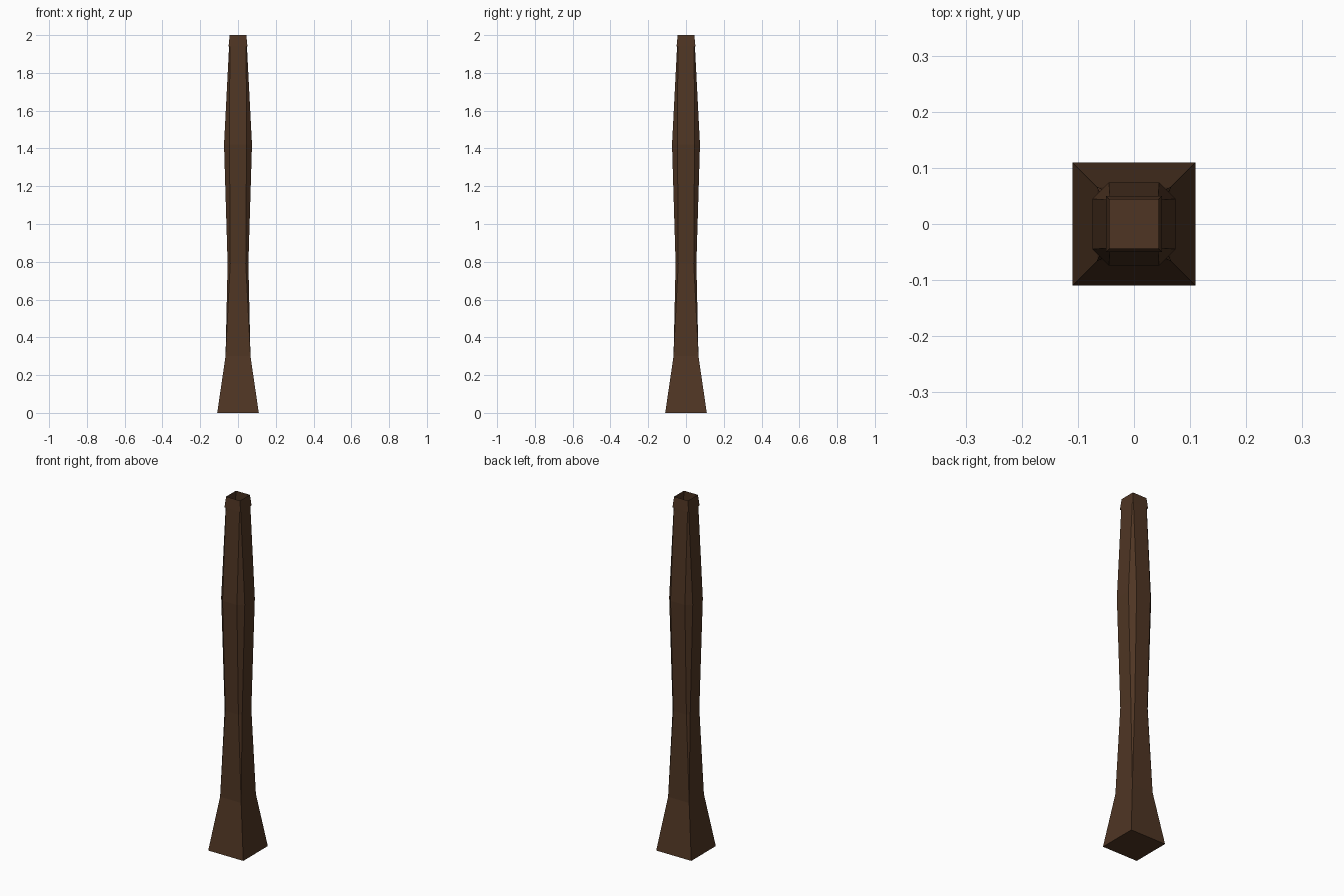
import bpy, bmesh

if "Cube" in bpy.data.objects:
    bpy.data.objects.remove(bpy.data.objects["Cube"])

wood = bpy.data.materials.new("dark_brown_wood")
wood.diffuse_color = (0.078, 0.036, 0.017, 1)
wood.use_nodes = True
wood.node_tree.nodes["Principled BSDF"].inputs["Base Color"].default_value = wood.diffuse_color


def ring(w, c, z):
    # square section of half width w, with corners cut at c
    pts = [(w, -c), (w, c), (c, w), (-c, w), (-w, c), (-w, -c), (-c, -w), (c, -w)]
    return [(x, y, z) for x, y in pts]


def loft(name, sections, bottom=True, top=True):
    bm = bmesh.new()
    rings = [[bm.verts.new(p) for p in ring(*s)] for s in sections]
    for a, b in zip(rings, rings[1:]):
        for i in range(8):
            j = (i + 1) % 8
            bm.faces.new((a[i], a[j], b[j], b[i]))
    if bottom:
        bm.faces.new(rings[0][::-1])
    if top:
        bm.faces.new(rings[-1])
    bmesh.ops.remove_doubles(bm, verts=bm.verts, dist=0.0001)
    bmesh.ops.dissolve_degenerate(bm, edges=bm.edges, dist=0.0001)
    me = bpy.data.meshes.new(name)
    bm.to_mesh(me)
    bm.free()
    me.materials.append(wood)
    ob = bpy.data.objects.new(name, me)
    bpy.context.collection.objects.link(ob)
    return ob


# flared square foot running into the chamfered, swelling shaft
loft("post_shaft", [(0.11, 0.11, 0), (0.066, 0.066, 0.3), (0.055, 0.041, 0.79),
                    (0.074, 0.045, 1.42), (0.047, 0.043, 1.945)])

# tapered collar, open at the top
loft("top_collar", [(0.05, 0.05, 1.94), (0.044, 0.044, 2.0)], bottom=False, top=False)
